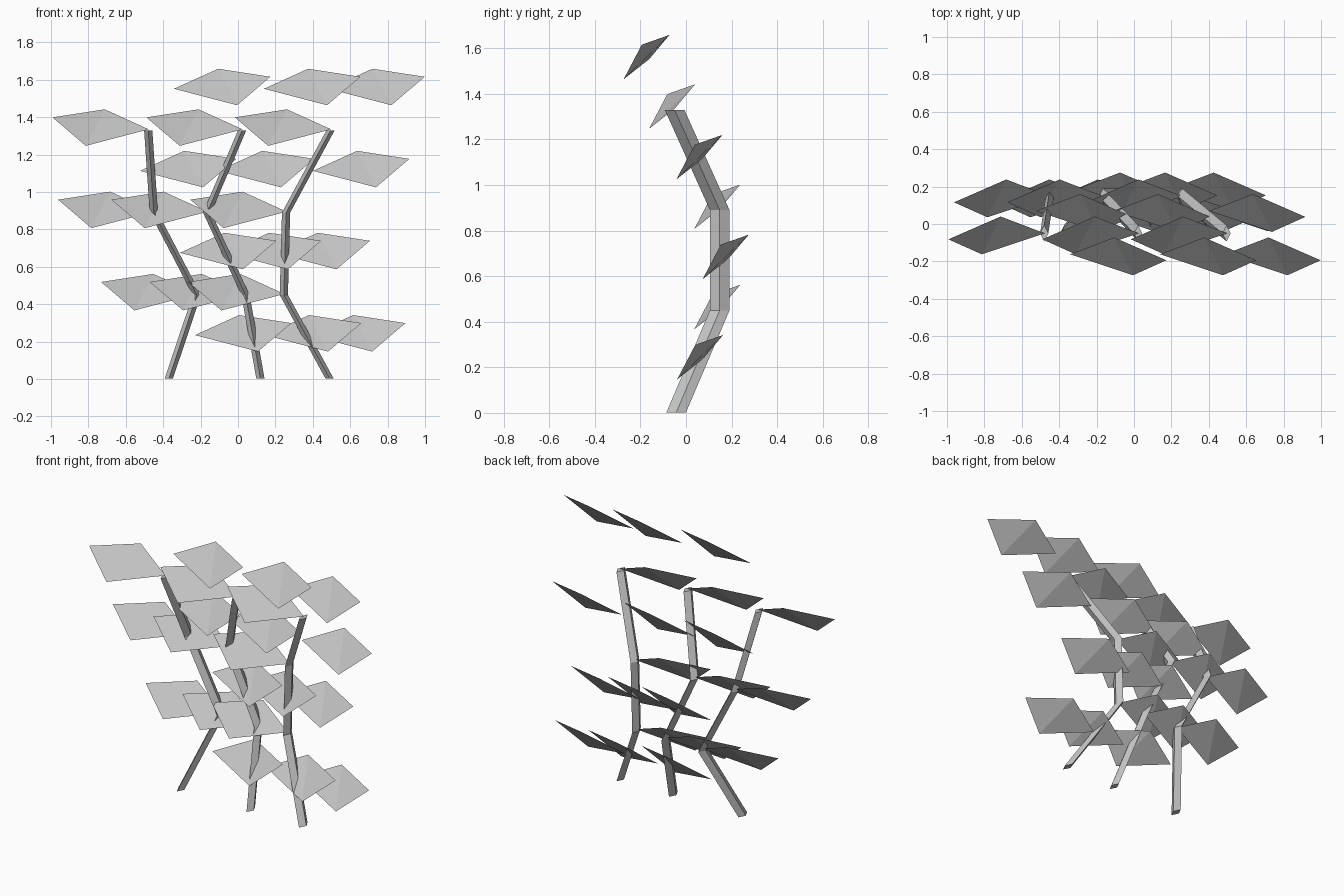
import bpy
from mathutils import Vector

if "Cube" in bpy.data.objects:
    bpy.data.objects.remove(bpy.data.objects["Cube"])

grey = bpy.data.materials.new("soft grey")
grey.diffuse_color = (0.55, 0.55, 0.55, 1)
grey.use_nodes = True
grey.node_tree.nodes["Principled BSDF"].inputs["Base Color"].default_value = grey.diffuse_color


def make(name, verts, faces):
    mesh = bpy.data.meshes.new(name)
    mesh.from_pydata(verts, [], faces)
    mesh.materials.append(grey)
    ob = bpy.data.objects.new(name, mesh)
    bpy.context.collection.objects.link(ob)
    return ob


def stem(name, path):
    """Bent four-sided stalk with a diamond cross-section."""
    verts, faces = [], []
    for x, y, z in path:
        verts += [(x - 0.022, y, z), (x, y - 0.043, z), (x + 0.022, y, z), (x, y + 0.043, z)]
    for r in range(len(path) - 1):
        for k in range(4):
            a, b = r * 4 + k, r * 4 + (k + 1) % 4
            faces.append((a, b, b + 4, a + 4))
    n = len(verts)
    faces += [(3, 2, 1, 0), (n - 4, n - 3, n - 2, n - 1)]
    make(name, verts, faces)


def leaf(name, anchor, side):
    """Thin kite leaf, creased across the middle; side is +1 right, -1 left."""
    shape = [(0, 0, 0), (0.337, -0.112, -0.088), (0.515, -0.032, 0.064), (0.236, 0.09, 0.107)]
    verts = [Vector(anchor) + Vector((side * x, y, z)) for x, y, z in shape]
    faces = [(0, 1, 3), (1, 2, 3)]
    if side < 0:
        faces = [f[::-1] for f in faces]
    make(name, verts, faces)


# Joint depth and height shared by all stems, then the x of each stem's joints
joint_y = (-0.043, 0.148, 0.148, -0.05)
joint_z = (0.002, 0.45, 0.89, 1.33)
stems_x = [(-0.37, -0.22, -0.45, -0.48),
           (0.12, 0.04, -0.165, 0.022),
           (0.49, 0.245, 0.257, 0.495)]

# Right-hand leaves: shared depth and height, x per stem
right_y = (0.073, 0.185, 0.07, -0.162)
right_z = (0.235, 0.675, 1.113, 1.552)
right_x = [(-0.23, -0.31, -0.524, -0.342),
           (0.144, -0.07, -0.107, 0.139),
           (0.38, 0.19, 0.401, 0.483)]

for s in range(3):
    path = list(zip(stems_x[s], joint_y, joint_z))
    stem(f"stem_{s + 1}", path)
    for i, (x, y, z) in enumerate(path[1:]):
        leaf(f"left_leaf_{s + 1}_{i + 1}", (x + 0.003, y, z + 0.005), -1)
    for i, p in enumerate(zip(right_x[s], right_y, right_z)):
        leaf(f"right_leaf_{s + 1}_{i + 1}", p, 1)
